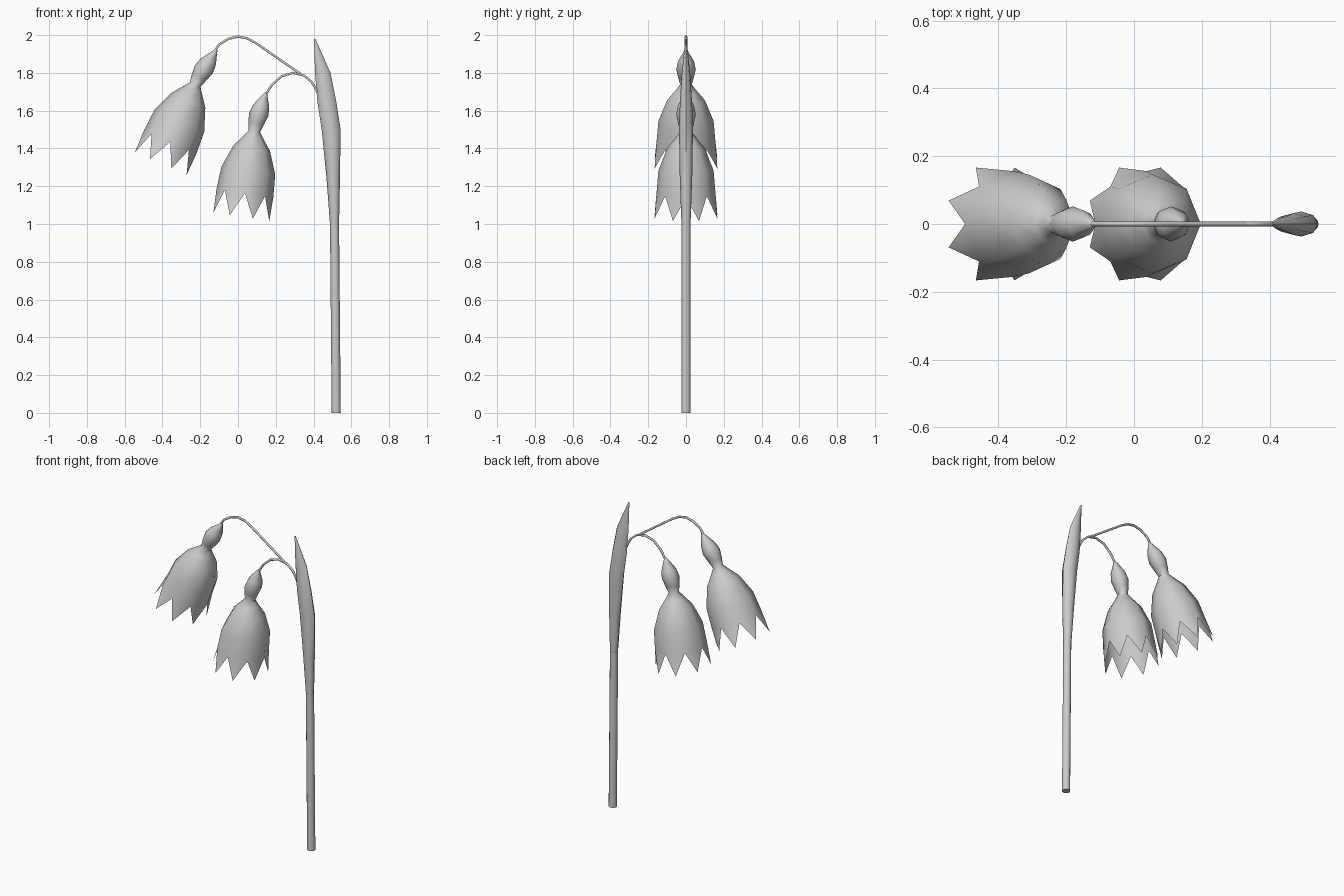
import bpy, math
from mathutils import Matrix

if "Cube" in bpy.data.objects:
    bpy.data.objects.remove(bpy.data.objects["Cube"])

N = 8


def finish(name, verts, faces, matrix=None):
    mesh = bpy.data.meshes.new(name)
    mesh.from_pydata(verts, [], faces)
    if matrix:
        mesh.transform(matrix)
    mesh.update()
    obj = bpy.data.objects.new(name, mesh)
    bpy.context.collection.objects.link(obj)
    bpy.ops.object.select_all(action='DESELECT')
    obj.select_set(True)
    bpy.context.view_layer.objects.active = obj
    bpy.ops.object.shade_smooth_by_angle(angle=math.radians(50))
    return obj


def loft(rings, n=N):
    """Rings of (z, centre x, radius x, radius y), listed upwards."""
    verts, faces = [], []
    for z, cx, rx, ry in rings:
        for i in range(n):
            a = 2 * math.pi * i / n
            verts.append((cx + rx * math.cos(a), ry * math.sin(a), z))
    for r in range(len(rings) - 1):
        for i in range(n):
            j = (i + 1) % n
            faces.append((r * n + i, r * n + j, (r + 1) * n + j, (r + 1) * n + i))
    return verts, faces


def flower(name, neck, tilt):
    # Bell from the notches upwards, then the neck and the bulging ovary
    verts, faces = loft([
        (-0.33, 0, 0.152, 0.156), (-0.21, 0, 0.144, 0.146), (-0.09, 0, 0.098, 0.1),
        (-0.035, 0, 0.056, 0.056), (0, 0, 0.031, 0.031), (0.045, 0.004, 0.042, 0.042),
        (0.092, 0.01, 0.052, 0.052), (0.14, 0.016, 0.043, 0.043),
        (0.2, 0.027, 0.013, 0.013), (0.215, 0.031, 0.005, 0.005)])
    # Pointed teeth around the rim
    for i in range(N):
        a = 2 * math.pi * (i + 0.5) / N
        verts.append((0.162 * math.cos(a), 0.18 * math.sin(a), -0.458))
        faces.append((i, len(verts) - 1, (i + 1) % N))
    m = Matrix.Translation((neck[0], 0, neck[1])) @ Matrix.Rotation(tilt, 4, 'Y')
    finish(name, verts, faces, m)


def stalk(name, pts, radius=0.007):
    curve = bpy.data.curves.new(name, 'CURVE')
    curve.dimensions = '3D'
    curve.bevel_depth = radius
    curve.bevel_resolution = 1
    curve.use_fill_caps = True
    spline = curve.splines.new('POLY')
    spline.points.add(len(pts) - 1)
    for p, (x, z) in zip(spline.points, pts):
        p.co = (x, 0, z, 1)
    spline.use_smooth = True
    obj = bpy.data.objects.new(name, curve)
    bpy.context.collection.objects.link(obj)


# Main stem, leaning slightly
v, f = loft([(0, 0.52, 0.024, 0.024), (1.0, 0.511, 0.024, 0.024)], 12)
f += [tuple(reversed(range(12))), tuple(range(12, 24))]
finish("stem", v, f)

# Leaf-like sheath at the top of the stem
v, f = loft([
    (1.0, 0.511, 0.024, 0.024), (1.25, 0.504, 0.036, 0.033),
    (1.5, 0.493, 0.05, 0.037), (1.65, 0.47, 0.05, 0.032),
    (1.8, 0.449, 0.041, 0.022), (1.98, 0.406, 0.004, 0.003)])
f += [tuple(reversed(range(N))), tuple(range(len(v) - N, len(v)))]
finish("sheath_leaf", v, f)

# Arched flower stalks
stalk("lower_flower_stalk", [(0.43, 1.67), (0.415, 1.71), (0.39, 1.752), (0.35, 1.786),
                             (0.29, 1.8), (0.23, 1.782), (0.18, 1.737), (0.14, 1.675)])
stalk("upper_flower_stalk", [(0.33, 1.795), (0.2, 1.885), (0.1, 1.955), (0.05, 1.983),
                             (0, 1.992), (-0.05, 1.981), (-0.1, 1.95), (-0.135, 1.9)])

# Hanging bell flowers
flower("lower_flower", (0.086, 1.49), 0.15)
flower("upper_flower", (-0.227, 1.738), 0.41)
